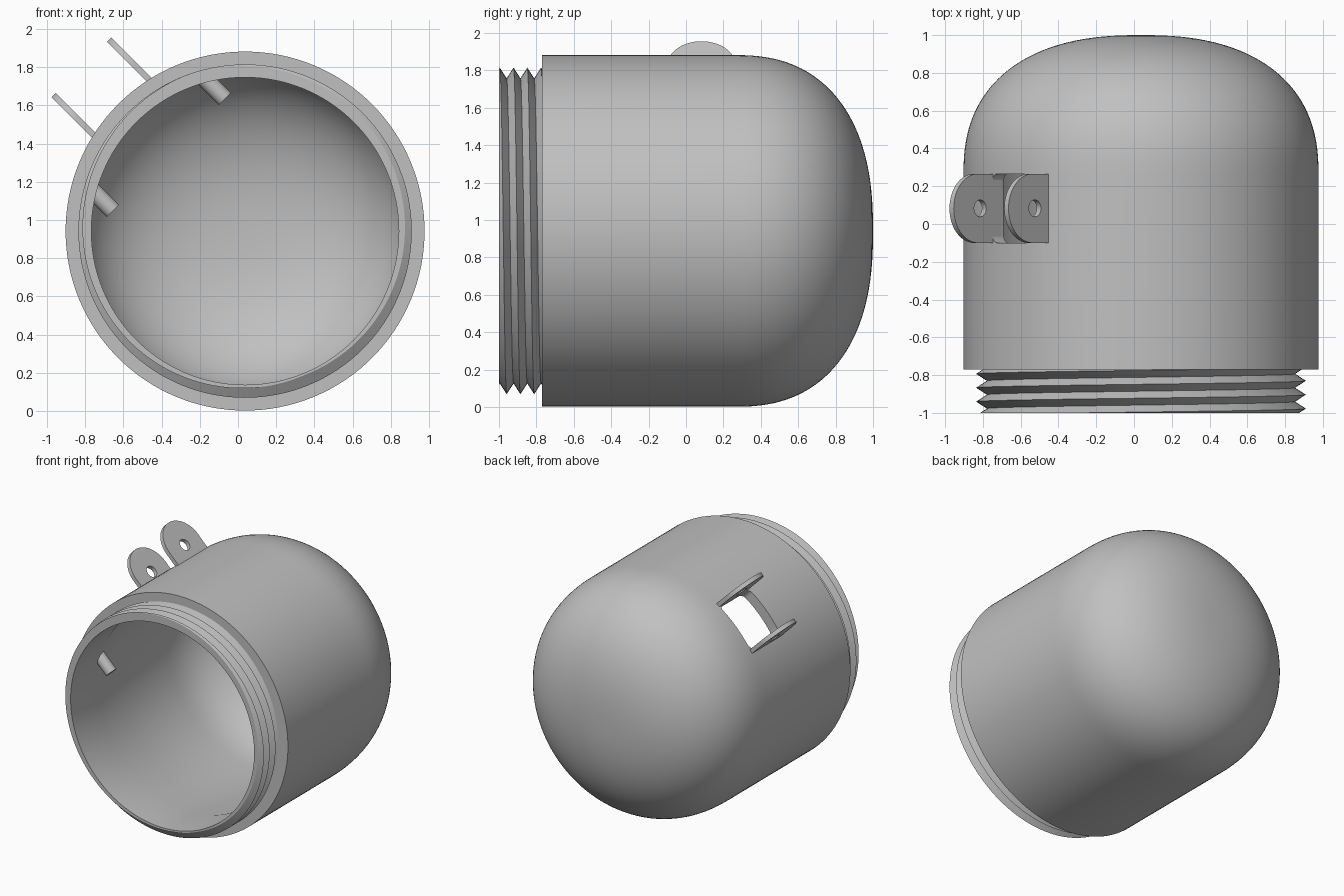
import bpy, bmesh, math
from mathutils import Matrix, Vector

if "Cube" in bpy.data.objects:
    bpy.data.objects.remove(bpy.data.objects["Cube"], do_unlink=True)

CENTRE = Vector((0.037, 0, 0.942))
# Tilted frame for the lugs: local x is tangential, local z points outwards
TILT = Matrix.Translation(CENTRE) @ Matrix.Rotation(math.radians(-45), 4, "Y")

grey = bpy.data.materials.new("plain_grey")
grey.use_nodes = True
grey.diffuse_color = (0.53, 0.53, 0.53, 1)
grey.node_tree.nodes["Principled BSDF"].inputs["Base Color"].default_value = grey.diffuse_color


def finish(bm, name, matrix):
    bmesh.ops.remove_doubles(bm, verts=bm.verts, dist=1e-5)
    bmesh.ops.dissolve_degenerate(bm, edges=bm.edges, dist=1e-5)
    bmesh.ops.recalc_face_normals(bm, faces=bm.faces)
    mesh = bpy.data.meshes.new(name)
    bm.to_mesh(mesh)
    bm.free()
    mesh.materials.append(grey)
    obj = bpy.data.objects.new(name, mesh)
    bpy.context.collection.objects.link(obj)
    obj.matrix_world = matrix
    return obj


def activate(obj):
    bpy.context.view_layer.update()
    bpy.ops.object.select_all(action="DESELECT")
    obj.select_set(True)
    bpy.context.view_layer.objects.active = obj


def smooth(obj):
    activate(obj)
    bpy.ops.object.shade_smooth_by_angle(angle=math.radians(30))


def cut(obj, cutter):
    cutter.hide_render = True
    mod = obj.modifiers.new("cut", "BOOLEAN")
    mod.operation, mod.solver, mod.object = "DIFFERENCE", "EXACT", cutter
    activate(obj)
    bpy.ops.object.modifier_apply(modifier=mod.name)
    bpy.data.objects.remove(cutter, do_unlink=True)


def rounded_box(name, size, centre, radius):
    bm = bmesh.new()
    bmesh.ops.create_cube(bm, size=1, matrix=Matrix.Translation(centre) @ Matrix.Diagonal((*size, 1)))
    upright = [e for e in bm.edges if abs(e.verts[0].co.z - e.verts[1].co.z) > 0.1]
    bmesh.ops.bevel(bm, geom=upright, offset=radius, segments=5, profile=0.5, affect="EDGES")
    return finish(bm, name, TILT)


def cylinder(name, radius, depth, matrix):
    bm = bmesh.new()
    bmesh.ops.create_cone(bm, cap_ends=True, segments=32, radius1=radius, radius2=radius,
                          depth=depth, matrix=matrix)
    return finish(bm, name, TILT)


def dome(radius, start, height, steps=36):
    # Fuller than an ellipse: a superellipse quarter from rim to tip
    power = 2 / 2.4
    angles = [math.pi / 2 * i / steps for i in range(steps)]
    points = [(radius * math.cos(a) ** power, start + height * math.sin(a) ** power) for a in angles]
    return points + [(0, start + height)]


# Hollow domed body, as (radius, y) turned about the y axis
outer = [(0.81, -1), (0.81, -0.77), (0.94, -0.77)] + dome(0.94, 0.26, 0.74)
inner = dome(0.86, 0.26, 0.66)[::-1] + [(0.86, -0.36), (0.805, -0.67), (0.805, -1)]
profile = outer + inner
bm = bmesh.new()
verts = [bm.verts.new((r, y, 0)) for r, y in profile]
edges = [bm.edges.new((verts[i - 1], v)) for i, v in enumerate(verts)
         if verts[i - 1].co.x + v.co.x > 0]
bmesh.ops.spin(bm, geom=verts + edges, cent=(0, 0, 0), axis=(0, 1, 0),
               angle=math.tau, steps=128)
body = finish(bm, "domed_body", Matrix.Translation(CENTRE))

# Window between the lugs
cut(body, rounded_box("window_cutter", (0.38, 0.365, 0.5), (0, 0.083, 0.9), 0.04))
smooth(body)

# Screw thread on the neck
PITCH, ROOT, CREST = 0.0735, 0.816, 0.873
Y0, Y1, CREST_Y = -1.0, -0.765, -0.922
SEGS = 128


def thread_radius(y, turn):
    phase = (y - CREST_Y) / PITCH - turn
    return CREST + (ROOT - CREST) * abs(phase - round(phase)) * 2


bm = bmesh.new()
columns = []
for s in range(SEGS + 1):
    turn = s / SEGS
    ring = [(0.805, Y0)]
    for k in range(-5, 6):
        y = min(max(CREST_Y + PITCH * (turn + k / 2), Y0), Y1)
        ring.append((thread_radius(y, turn), y))
    ring += [(thread_radius(Y1, turn), Y1), (0.805, Y1)]
    a = math.tau * turn
    columns.append([bm.verts.new((r * math.sin(a), y, r * math.cos(a))) for r, y in ring])
for left, right in zip(columns, columns[1:]):
    for i in range(len(left) - 1):
        bm.faces.new((left[i], left[i + 1], right[i + 1], right[i]))
smooth(finish(bm, "neck_thread", Matrix.Translation(CENTRE)))

# Paired lugs with rounded ends and holes, and paired inner pins
LUG_Y, LUG_Z, LUG_R = 0.083, 1.03, 0.183
for side, sign in (("upper", 1), ("lower", -1)):
    bm = bmesh.new()
    arc = [math.pi * i / 32 for i in range(33)]
    outline = [(LUG_Y + LUG_R * math.cos(a), LUG_Z + LUG_R * math.sin(a)) for a in arc]
    outline += [(LUG_Y - LUG_R, 0.86), (LUG_Y + LUG_R, 0.86)]
    x = sign * 0.205 - 0.016
    face = bm.faces.new([bm.verts.new((x, y, z)) for y, z in outline])
    moved = bmesh.ops.extrude_face_region(bm, geom=[face])["geom"]
    bmesh.ops.translate(bm, vec=(0.032, 0, 0),
                        verts=[g for g in moved if isinstance(g, bmesh.types.BMVert)])
    lug = finish(bm, side + "_lug", TILT)
    hole = Matrix.Translation((sign * 0.205, LUG_Y, 1.015)) @ Matrix.Rotation(math.pi / 2, 4, "Y")
    cut(lug, cylinder("hole_cutter", 0.045, 0.2, hole))
    smooth(lug)
    smooth(cylinder(side + "_inner_pin", 0.045, 0.22,
                    Matrix.Translation((sign * 0.415, -0.65, 0.675))))
